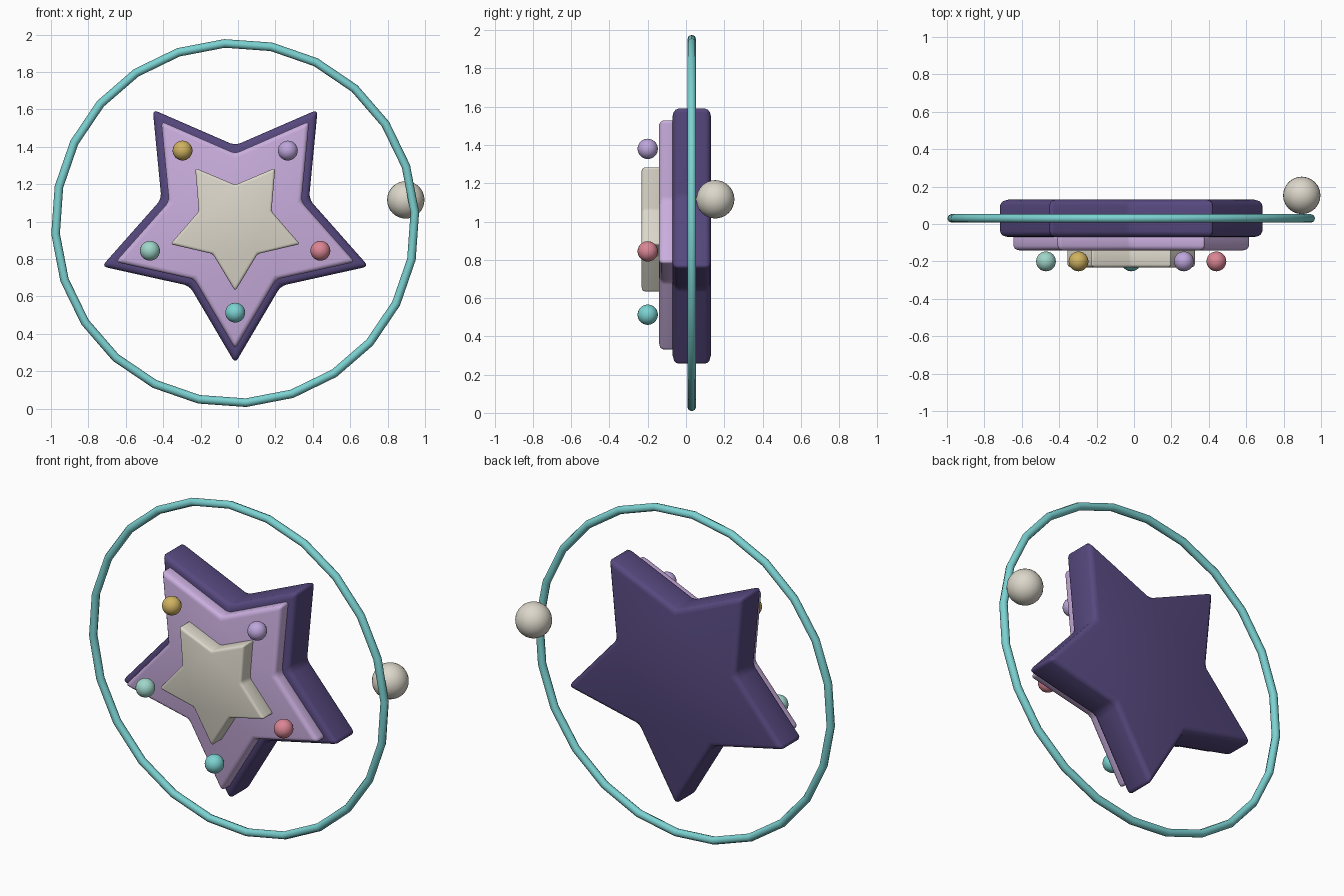
import bpy, bmesh
from math import sin, cos, pi, radians
from mathutils import Matrix

cube = bpy.data.objects.get("Cube")
if cube:
    bpy.data.objects.remove(cube, do_unlink=True)

CX, CZ = -0.015, 0.992  # shared centre of ring and stars


def material(name, r, g, b):
    """Flat material from an sRGB colour given in 0-255."""
    col = [((c / 255 + 0.055) / 1.055) ** 2.4 for c in (r, g, b)] + [1]
    m = bpy.data.materials.new(name)
    m.use_nodes = True
    m.diffuse_color = col
    m.node_tree.nodes["Principled BSDF"].inputs["Base Color"].default_value = col
    return m


purple = material("deep purple", 86, 72, 126)
lavender = material("lavender", 202, 174, 222)
cream = material("cream", 220, 215, 202)
aqua = material("aqua", 124, 210, 210)
gold = material("gold", 208, 178, 96)
lilac = material("lilac", 190, 166, 220)
mint = material("mint", 160, 214, 202)
rose = material("rose", 218, 134, 148)


def finish(name, bm, mat):
    bmesh.ops.recalc_face_normals(bm, faces=bm.faces)
    for f in bm.faces:
        f.smooth = True
    me = bpy.data.meshes.new(name)
    bm.to_mesh(me)
    bm.free()
    me.materials.append(mat)
    ob = bpy.data.objects.new(name, me)
    bpy.context.collection.objects.link(ob)
    return ob


def star(name, outer, inner, front, back, bevel, mat):
    """Extruded five-point star, one point down, with rounded edges."""
    bm = bmesh.new()
    verts = []
    for i in range(10):
        r = inner if i % 2 else outer
        a = -pi / 2 + i * pi / 5
        verts.append(bm.verts.new((CX + r * cos(a), front, CZ + r * sin(a))))
    face = bm.faces.new(verts)
    ext = bmesh.ops.extrude_face_region(bm, geom=[face], use_keep_orig=True)
    moved = [v for v in ext["geom"] if isinstance(v, bmesh.types.BMVert)]
    bmesh.ops.translate(bm, verts=moved, vec=(0, back - front, 0))
    ob = finish(name, bm, mat)
    mod = ob.modifiers.new("rounded edges", "BEVEL")
    mod.width = bevel
    mod.segments = 3
    mod.limit_method = "ANGLE"


def ball(name, loc, radius, mat):
    bm = bmesh.new()
    bmesh.ops.create_uvsphere(bm, u_segments=24, v_segments=16, radius=radius,
                              matrix=Matrix.Translation(loc))
    finish(name, bm, mat)


# Stacked stars
star("back_star", 0.75, 0.415, -0.07, 0.13, 0.03, purple)
star("middle_star", 0.673, 0.372, -0.142, -0.04, 0.025, lavender)
star("front_star", 0.364, 0.204, -0.232, -0.12, 0.015, cream)

# Bead on each star point, anticlockwise from the lowest
beads = [("bottom", aqua), ("lower_left", rose), ("upper_left", lilac),
         ("upper_right", gold), ("lower_right", mint)]
for i, (place, mat) in enumerate(beads):
    a = -pi / 2 + i * 2 * pi / 5
    ball(place + "_bead", (CX + 0.479 * cos(a), -0.2, CZ + 0.479 * sin(a)), 0.053, mat)

# Orbit ring
bpy.ops.mesh.primitive_torus_add(
    major_segments=24, minor_segments=8, major_radius=0.962, minor_radius=0.023,
    location=(CX, 0.03, CZ), rotation=(radians(90), radians(-3.4), 0))
ring = bpy.context.object
ring.name = "orbit_ring"
ring.data.materials.append(aqua)
bpy.ops.object.shade_smooth()

# Small moon behind the ring
ball("moon", (0.897, 0.153, 1.116), 0.1, cream)
